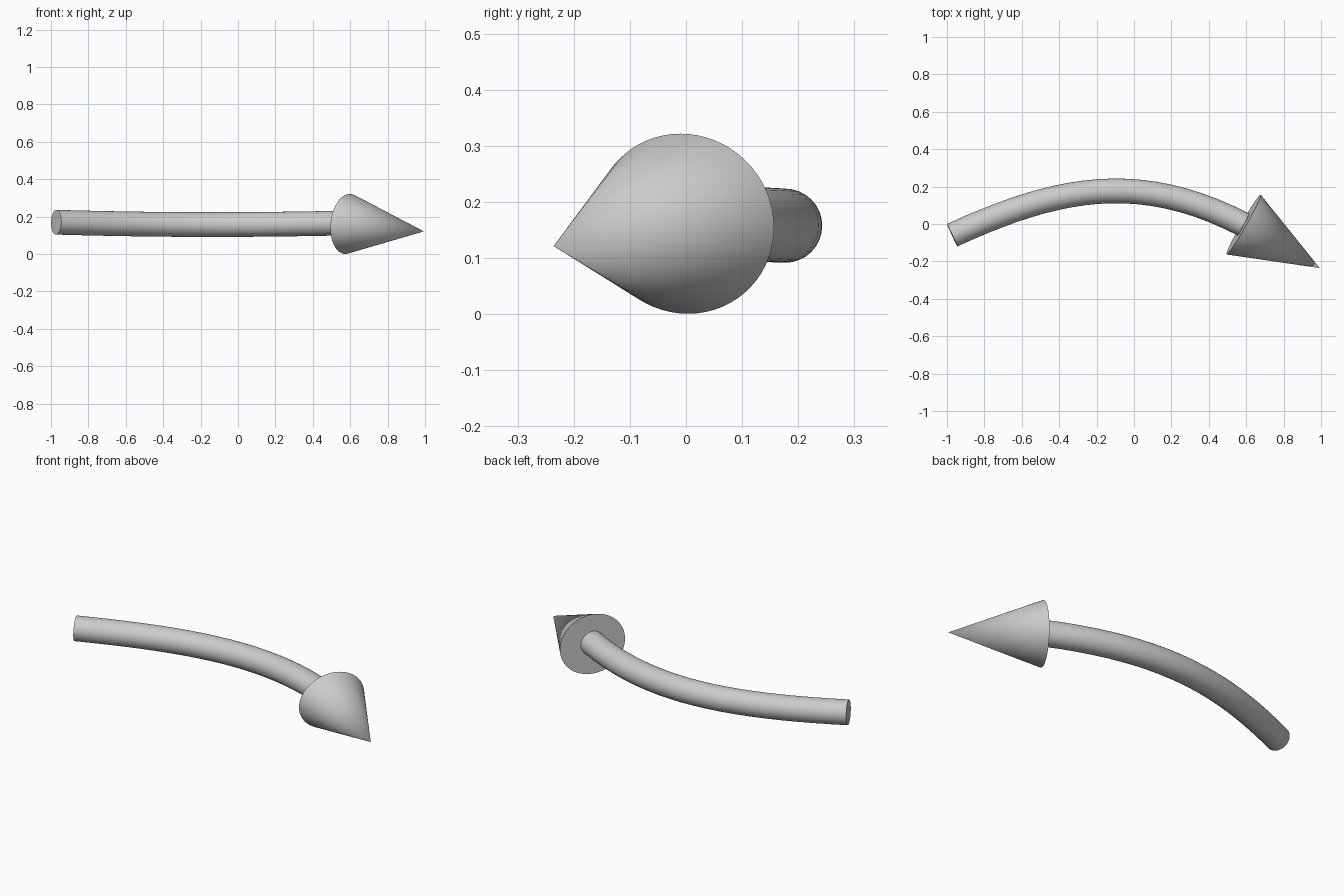
import bpy, math
from mathutils import Vector, Matrix

if "Cube" in bpy.data.objects:
    bpy.data.objects.remove(bpy.data.objects["Cube"])

# Curved shaft: one Bezier segment with a round bevel
start, end = Vector((-0.972, -0.06, 0.170)), Vector((0.588, -0.004, 0.166))
curve = bpy.data.curves.new("shaft", 'CURVE')
curve.dimensions = '3D'
curve.resolution_u = 20
curve.bevel_depth = 0.066
curve.bevel_resolution = 14
curve.use_fill_caps = True
spline = curve.splines.new('BEZIER')
spline.bezier_points.add(1)
for point, co, handle in ((spline.bezier_points[0], start, Vector((0.56, 0.258, -0.016))),
                          (spline.bezier_points[1], end, Vector((0.56, -0.29, 0.012)))):
    point.handle_left_type = point.handle_right_type = 'FREE'
    point.co = co
    point.handle_left = co - handle
    point.handle_right = co + handle
shaft = bpy.data.objects.new("shaft", curve)
bpy.context.collection.objects.link(shaft)
bpy.context.view_layer.objects.active = shaft
shaft.select_set(True)
bpy.ops.object.convert(target='MESH')
bpy.ops.object.shade_smooth_by_angle(angle=math.radians(40))

# Arrowhead: slightly flattened cone aimed along the end of the shaft
base, tip = Vector((0.586, -0.003, 0.161)), Vector((0.994, -0.236, 0.121))
axis = tip - base
bpy.ops.mesh.primitive_cone_add(vertices=64, radius1=1, radius2=0, depth=1)
head = bpy.context.object
head.name = "arrowhead"
forward = axis.normalized()
side = Vector((0, 0, 1)).cross(forward).normalized()
up = forward.cross(side)
rotation = Matrix((side, up, forward)).transposed().to_4x4()
head.matrix_world = (Matrix.Translation((base + tip) / 2) @ rotation
                     @ Matrix.Diagonal((0.184, 0.161, axis.length, 1)))
bpy.ops.object.transform_apply(location=True, rotation=True, scale=True)
bpy.ops.object.shade_smooth_by_angle(angle=math.radians(40))
